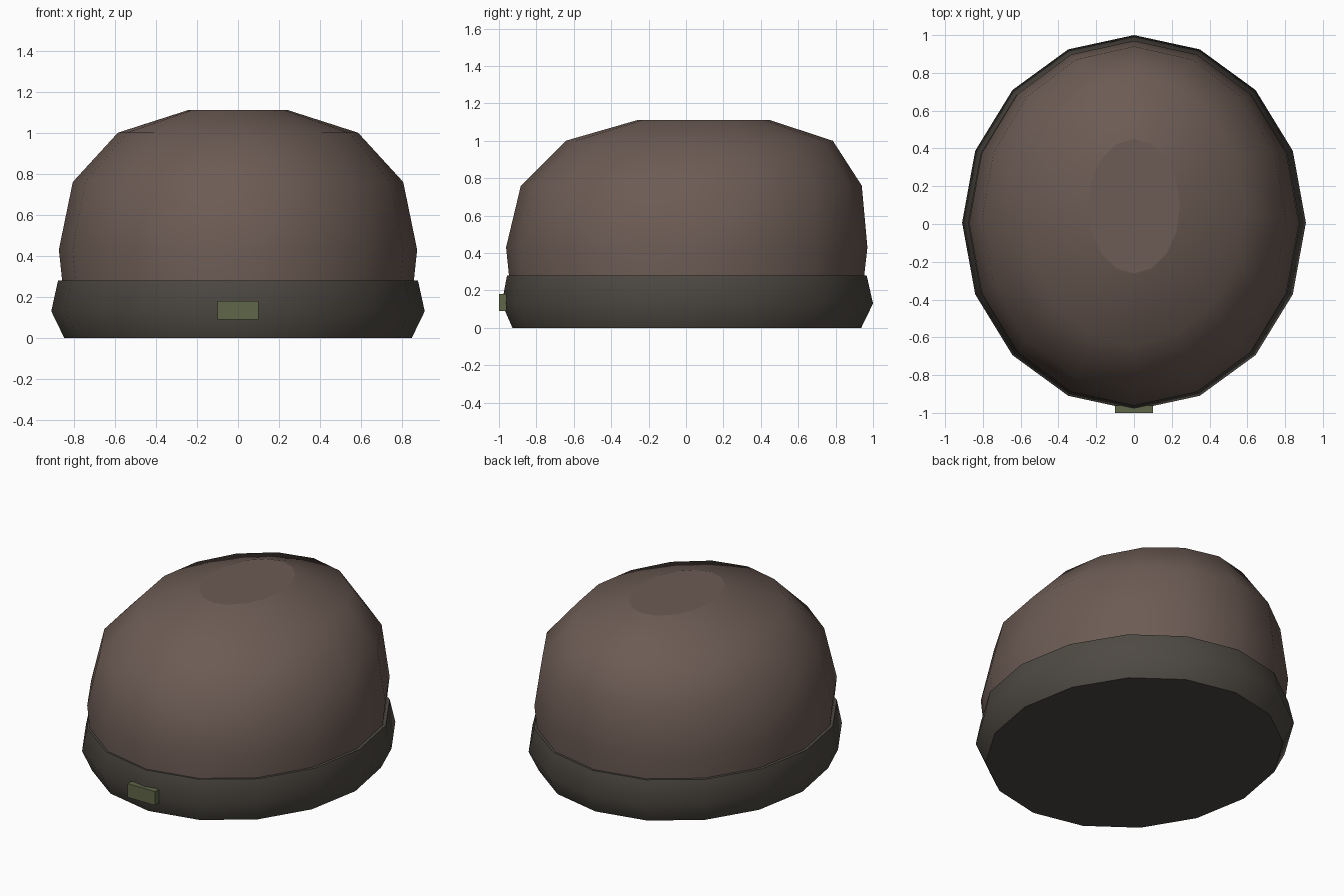
import bpy, bmesh, math

if "Cube" in bpy.data.objects:
    bpy.data.objects.remove(bpy.data.objects["Cube"])

SIDES = 16


def material(name, rgb):
    m = bpy.data.materials.new(name)
    m.diffuse_color = (*rgb, 1)
    m.use_nodes = True
    m.node_tree.nodes["Principled BSDF"].inputs["Base Color"].default_value = m.diffuse_color
    return m


def finish(bm, name, mat):
    bmesh.ops.recalc_face_normals(bm, faces=bm.faces)
    me = bpy.data.meshes.new(name)
    bm.to_mesh(me)
    bm.free()
    me.materials.append(mat)
    ob = bpy.data.objects.new(name, me)
    bpy.context.collection.objects.link(ob)
    return ob


def oval_loft(name, rings, mat):
    """Closed loft through oval rings given as (z, half width, front y, back y)."""
    bm = bmesh.new()
    loops = []
    for z, rx, y0, y1 in rings:
        cy, ry = (y0 + y1) / 2, (y1 - y0) / 2
        angles = [2 * math.pi * i / SIDES for i in range(SIDES)]
        loops.append([bm.verts.new((rx * math.cos(a), cy + ry * math.sin(a), z)) for a in angles])
    for lo, hi in zip(loops, loops[1:]):
        for i in range(SIDES):
            j = (i + 1) % SIDES
            bm.faces.new((lo[i], lo[j], hi[j], hi[i])).smooth = True
    # flat end caps with crisp rims
    for loop in (loops[0], loops[-1]):
        cap = bm.faces.new(loop)
        for e in cap.edges:
            e.smooth = False
    return finish(bm, name, mat)


knit = material("brown_knit", (0.15, 0.105, 0.088))
cuff = material("dark_cuff", (0.075, 0.066, 0.055))
tag_green = material("green_tag", (0.115, 0.135, 0.065))

# Crown, leaning towards the back as it rises
oval_loft("crown", [
    (0.12, 0.84, -0.93, 0.935),
    (0.43, 0.873, -0.962, 0.97),
    (0.76, 0.805, -0.883, 0.94),
    (1.00, 0.585, -0.643, 0.785),
    (1.11, 0.243, -0.262, 0.45),
], knit)

# Folded cuff around the base
oval_loft("cuff", [
    (0.0, 0.847, -0.928, 0.937),
    (0.13, 0.91, -0.985, 1.0),
    (0.28, 0.877, -0.957, 0.966),
], cuff)

# Small tag on the front of the cuff
bm = bmesh.new()
bmesh.ops.create_cube(bm, size=1)
for v in bm.verts:
    v.co = (v.co.x * 0.2, -0.98 + v.co.y * 0.04, 0.135 + v.co.z * 0.09)
finish(bm, "cuff_tag", tag_green)
